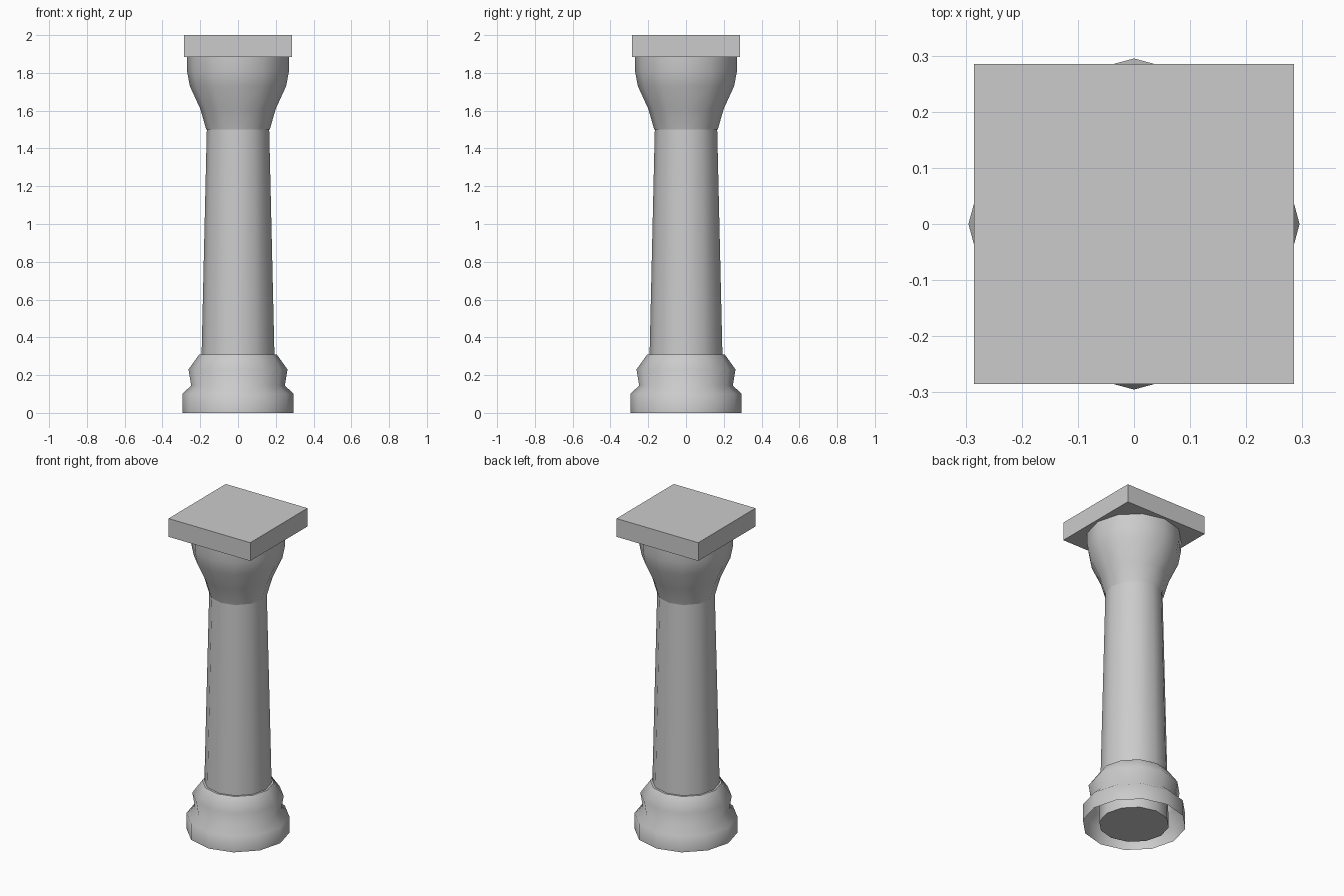
import bpy, bmesh
from math import cos, sin, radians, tau

old = bpy.data.objects.get("Cube")
if old:
    bpy.data.objects.remove(old, do_unlink=True)

SIDES = 12

stone = bpy.data.materials.new("grey_stone")
stone.use_nodes = True
GREY = (0.6, 0.6, 0.6, 1)
stone.diffuse_color = GREY
stone.node_tree.nodes["Principled BSDF"].inputs["Base Color"].default_value = GREY


def finish(name, bm, angle=65):
    """Turn a bmesh into a stone object, smooth below the given angle."""
    me = bpy.data.meshes.new(name)
    bm.to_mesh(me)
    bm.free()
    me.materials.append(stone)
    me.shade_smooth()
    me.set_sharp_from_angle(angle=radians(angle))
    ob = bpy.data.objects.new(name, me)
    bpy.context.collection.objects.link(ob)
    return ob


def lathe(name, profile, capped=False):
    """Revolve (radius, height) points, listed bottom to top, around z."""
    bm = bmesh.new()
    rings = [[bm.verts.new((r * cos(tau * i / SIDES), r * sin(tau * i / SIDES), z))
              for i in range(SIDES)] for r, z in profile]
    for low, high in zip(rings, rings[1:]):
        for i in range(SIDES):
            j = (i + 1) % SIDES
            bm.faces.new((low[i], low[j], high[j], high[i]))
    if capped:
        bm.faces.new(rings[0][::-1])
        bm.faces.new(rings[-1])
    return finish(name, bm)


# Tapered shaft, running down through the hollow base
lathe("shaft", [(0.2, 0), (0.165, 1.51)], capped=True)

# Moulded base, open underneath, with a narrow ledge on top
lathe("base", [(0.295, 0), (0.295, 0.1), (0.248, 0.145), (0.262, 0.23), (0.205, 0.31)])
lathe("base_ledge", [(0.205, 0.31), (0.185, 0.31)])

# Flared capital
lathe("capital", [(0.168, 1.5), (0.2, 1.61), (0.255, 1.73), (0.27, 1.81), (0.27, 1.885)])

# Square slab on top
bm = bmesh.new()
bmesh.ops.create_cube(bm, size=1)
bmesh.ops.scale(bm, vec=(0.57, 0.57, 0.115), verts=bm.verts)
bmesh.ops.translate(bm, vec=(0, 0, 1.9425), verts=bm.verts)
finish("top_slab", bm, 30)
